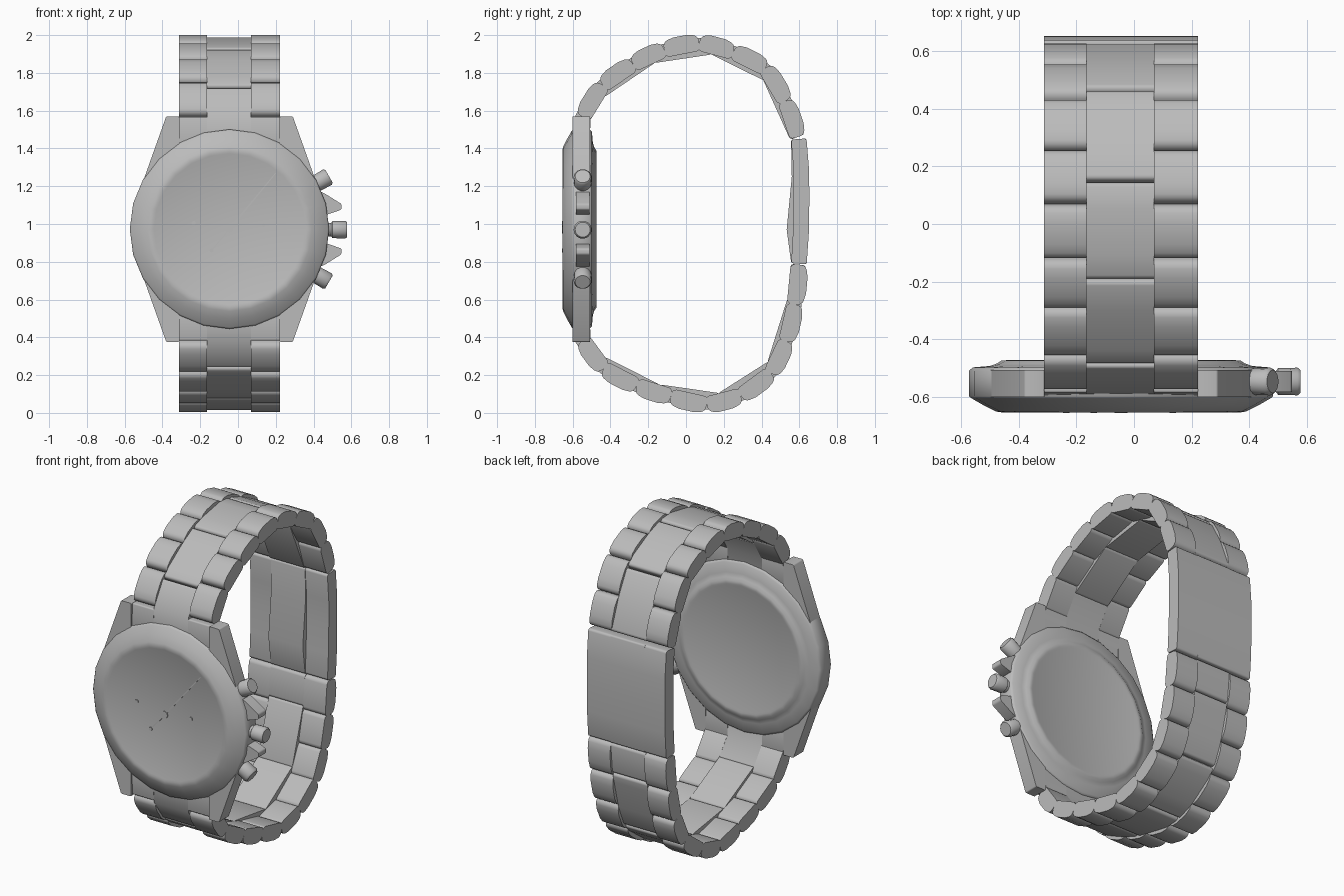
import bpy, bmesh, math
from mathutils import Vector

cube = bpy.data.objects.get("Cube")
if cube:
    bpy.data.objects.remove(cube)

GREY = (0.5, 0.5, 0.5, 1)
steel = bpy.data.materials.new("steel grey")
steel.use_nodes = True
steel.diffuse_color = GREY
steel.node_tree.nodes["Principled BSDF"].inputs["Base Color"].default_value = GREY

CX, CZ = -0.045, 0.973          # dial centre
LOOP = Vector((0.02, 1.0))      # middle of the bracelet loop (y, z)
HALF = 0.041                    # half the link thickness
BULGE = 0.014                   # crown on the outer face of a link


def finish(name, bm):
    bmesh.ops.recalc_face_normals(bm, faces=bm.faces)
    mesh = bpy.data.meshes.new(name)
    bm.to_mesh(mesh)
    bm.free()
    mesh.materials.append(steel)
    obj = bpy.data.objects.new(name, mesh)
    bpy.context.collection.objects.link(obj)
    bpy.ops.object.select_all(action='DESELECT')
    obj.select_set(True)
    bpy.context.view_layer.objects.active = obj
    bpy.ops.object.shade_smooth_by_angle(angle=math.radians(50))
    return obj


def prism(name, outline, push, bevel):
    """Extrude a closed outline of 3D points and round its long corners."""
    push = Vector(push)
    bm = bmesh.new()
    face = bm.faces.new([bm.verts.new(p) for p in outline])
    ext = bmesh.ops.extrude_face_region(bm, geom=[face], use_keep_orig=True)
    moved = [g for g in ext["geom"] if isinstance(g, bmesh.types.BMVert)]
    bmesh.ops.translate(bm, verts=moved, vec=push)
    bmesh.ops.recalc_face_normals(bm, faces=bm.faces)
    if bevel:
        corners = [e for e in bm.edges if e.calc_face_angle(0) > 0.7
                   and (e.verts[0].co - e.verts[1].co).cross(push).length < 1e-5]
        bmesh.ops.bevel(bm, geom=corners, offset=bevel, segments=3,
                        profile=0.5, affect='EDGES', clamp_overlap=True)
    return finish(name, bm)


def lathe(name, profile, origin, axis, sides):
    """Revolve (radius, height) points about an axis."""
    bm = bmesh.new()
    verts = [bm.verts.new((r, 0, h)) for r, h in profile]
    edges = [bm.edges.new(pair) for pair in zip(verts, verts[1:])]
    bmesh.ops.spin(bm, geom=verts + edges, cent=(0, 0, 0), axis=(0, 0, 1),
                   angle=math.tau, steps=sides, use_merge=True)
    bmesh.ops.remove_doubles(bm, verts=bm.verts, dist=0.0005)
    turn = Vector(axis).to_track_quat('Z', 'Y').to_matrix().to_4x4()
    bm.transform(turn)
    bmesh.ops.translate(bm, verts=bm.verts, vec=origin)
    return finish(name, bm)


def outward(a, b):
    """Unit normal of the step a-b, pointing away from the loop."""
    t = (b - a).normalized()
    n = Vector((t.y, -t.x))
    return n if n.dot((a + b) / 2 - LOOP) > 0 else -n


def strip(name, x0, x1, path, inner=(), bevel=0.02):
    """Bracelet piece along a (y, z) path; inner adds points to its under side."""
    path = [Vector(p) for p in path]
    normals = [outward(path[max(i - 1, 0)], path[min(i + 1, len(path) - 1)])
               for i in range(len(path))]
    outer = [p + n * HALF for p, n in zip(path, normals)]
    ring = (outer + [path[-1] - normals[-1] * HALF] + [Vector(p) for p in inner]
            + [path[0] - normals[0] * HALF])
    return prism(name, [(x0, p.x, p.y) for p in ring], (x1 - x0, 0, 0), bevel)


def link(name, x0, x1, a, b):
    """Single outer link with a gently crowned outer face."""
    n = outward(a, b)
    ring = [a + n * HALF, a.lerp(b, 0.3) + n * (HALF + BULGE),
            a.lerp(b, 0.7) + n * (HALF + BULGE), b + n * HALF,
            b - n * HALF, a - n * HALF]
    return prism(name, [(x0, p.x, p.y) for p in ring], (x1 - x0, 0, 0), 0.024)


SIDES = (("left", 0.07, 0.222), ("right", -0.312, -0.165))
MID = (-0.165, 0.07)

# Bracelet joints (y, z), each chain running from the case to the clasp
chains = {
    "upper": [(-0.545, 1.565), (-0.44, 1.735), (-0.28, 1.845), (-0.115, 1.922),
              (0.07, 1.958), (0.25, 1.91), (0.42, 1.825), (0.525, 1.65), (0.59, 1.46)],
    "lower": [(-0.545, 0.385), (-0.435, 0.235), (-0.26, 0.145), (-0.08, 0.088),
              (0.11, 0.045), (0.29, 0.092), (0.45, 0.21), (0.53, 0.38),
              (0.575, 0.575), (0.595, 0.785)],
}
for chain, pts in chains.items():
    joints = [Vector(p) for p in pts]
    root = Vector((-0.553, joints[0].y + (-0.15 if chain == "upper" else 0.15)))
    # Outer links
    for side, x0, x1 in SIDES:
        for k, (a, b) in enumerate(zip(joints, joints[1:])):
            link(f"{chain}_{side}_link_{k + 1}", x0, x1, a, b)
        strip(f"{chain}_{side}_end_piece", x0, x1, (root, joints[0]), bevel=0.008)
    # Centre links two outer links long, their seams staggered
    seams = [joints[k].lerp(joints[k + 1], max(0.8 - 0.1 * k, 0.1))
             for k in range(0, len(joints) - 1, 2)]
    bend = joints[0] - outward(root, seams[0]) * HALF
    strip(f"{chain}_centre_end_link", *MID, (root, joints[0], seams[0]), [bend], 0.012)
    for i, start in enumerate(seams):
        end = seams[i + 1] if i + 1 < len(seams) else joints[-1]
        between = joints[2 * i + 1:min(2 * i + 3, len(joints) - 1)]
        flat = [p.lerp(start.lerp(end, (j + 1) / (len(between) + 1)), 0.35)
                for j, p in enumerate(between)]
        strip(f"{chain}_centre_link_{i + 1}", *MID, [start] + flat + [end], bevel=0.016)

# Folding clasp
clasp = [(0.597, 1.45), (0.611, 1.28), (0.612, 1.12), (0.609, 0.95), (0.598, 0.79)]
for side, x0, x1 in SIDES:
    strip(f"clasp_{side}_rail", x0, x1, clasp,
          [(0.566, 0.95), (0.57, 1.12), (0.57, 1.28)], 0.014)
strip("clasp_centre", *MID, clasp, [(0.533, 0.97), (0.56, 1.25)], 0.01)

# Case with bevelled bezel, dial and domed back rim
lathe("case", [(0, 0.476), (0.385, 0.476), (0.395, 0.473), (0.415, 0.474), (0.43, 0.484),
               (0.455, 0.493), (0.515, 0.498), (0.528, 0.51), (0.528, 0.598),
               (0.52, 0.605), (0.475, 0.631), (0.435, 0.651), (0.41, 0.655),
               (0.40, 0.651), (0, 0.651)], (CX, 0, CZ), (0, -1, 0), 24)

# Four lugs
for sx, side in ((1, "left"), (-1, "right")):
    for sz, level in ((1, "upper"), (-1, "lower")):
        shape = [(0.266, 0.597), (0.335, 0.597), (0.505, 0.12), (0.266, 0.12)]
        prism(f"{level}_{side}_lug",
              [(CX + sx * x, -0.60, CZ + sz * z) for x, z in shape],
              (0, 0.093, 0), 0.006)

# Crown, pushers and crown guards
button = [(0, 0), (0.036, 0), (0.036, 0.015), (0.046, 0.022), (0.048, 0.09),
          (0.04, 0.1), (0, 0.1)]
lathe("crown_stem", [(0, 0), (0.03, 0), (0.03, 0.06), (0, 0.06)],
      (0.44, -0.547, CZ), (1, 0, 0), 12)
lathe("crown", button, (0.478, -0.547, CZ - 0.003), (1, 0, 0), 14)
for sz, level in ((1, "upper"), (-1, "lower")):
    lean = Vector((math.cos(math.radians(30)), 0, sz * 0.5))
    lathe(f"{level}_pusher", button, Vector((0.395, -0.547, CZ + sz * 0.23)), lean, 14)
    lathe(f"{level}_pusher_stem", [(0, 0), (0.03, 0), (0.03, 0.08), (0, 0.08)],
          Vector((0.34, -0.547, CZ + sz * 0.198)), lean, 10)
    guard = [(0.41, 0.21), (0.46, 0.188), (0.548, 0.133), (0.548, 0.103),
             (0.475, 0.078), (0.42, 0.078)]
    prism(f"{level}_crown_guard", [(x, -0.583, CZ + sz * z) for x, z in guard],
          (0, 0.073, 0), 0.008)


# Hands and dial pins
def hand(name, x0, z0, x1, z1, width):
    a, b = Vector((x0, -0.65, z0)), Vector((x1, -0.65, z1))
    d = (b - a).normalized()
    n = Vector((d.z, 0, -d.x)) * width
    prism(name, [a + n, b + n * 0.4, b - n * 0.4, a - n], (0, -0.003, 0), 0)


hand("sweep_hand", CX, CZ, 0.2, 1.27, 0.005)
hand("sweep_hand_tail", CX, CZ, -0.14, 0.86, 0.005)
pin = [(0, 0), (0.011, 0), (0.011, 0.007), (0, 0.007)]
for name, x, z in (("left_pin", 0.135, 0.995), ("right_pin", -0.235, 1.005),
                   ("tail_pin", -0.14, 0.86)):
    lathe(name, pin, (x, -0.649, z), (0, -1, 0), 8)
lathe("hand_hub", [(0, 0), (0.022, 0), (0.022, 0.007), (0, 0.007)],
      (CX, -0.649, CZ), (0, -1, 0), 8)
